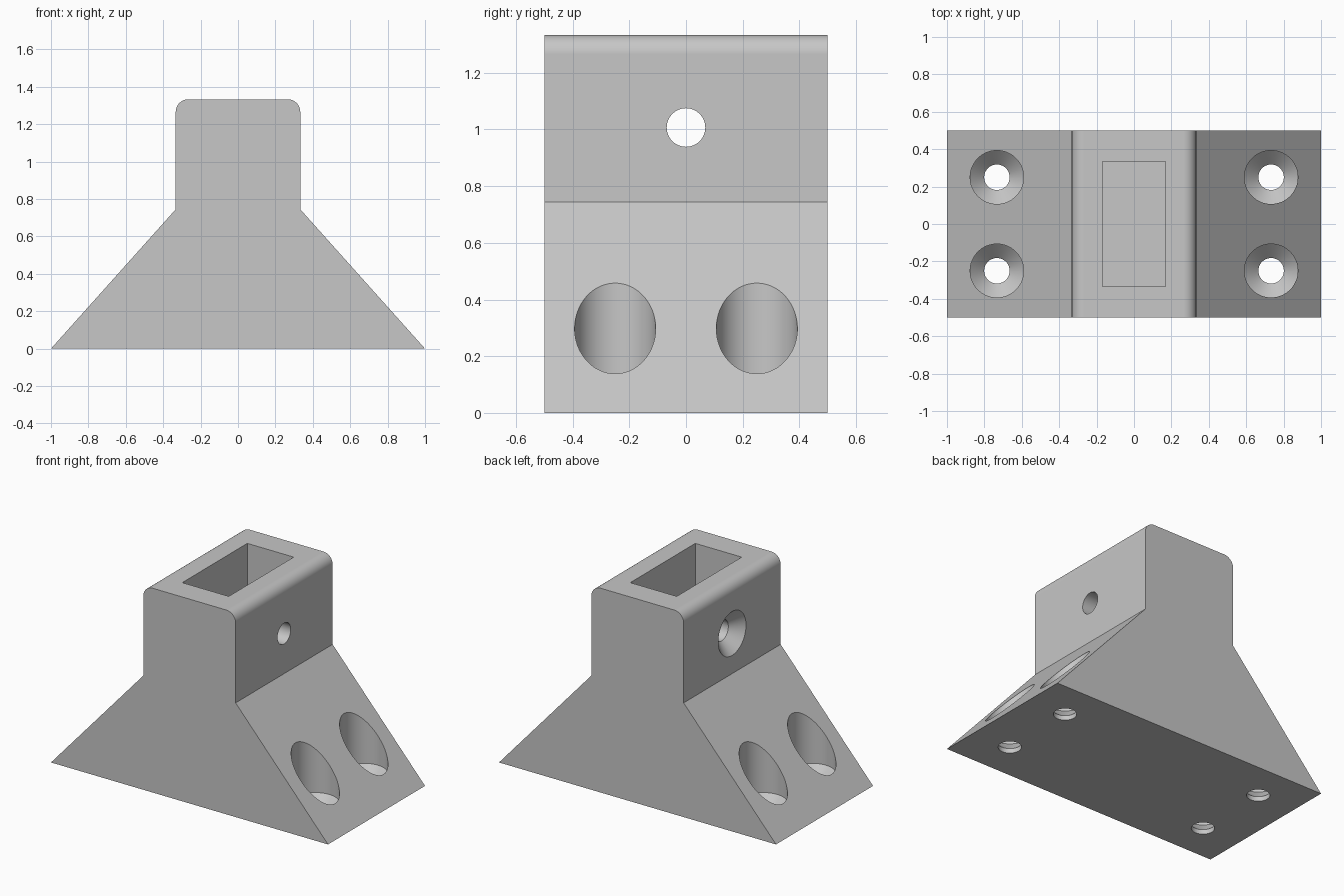
import bpy
import bmesh
from math import sin, cos, pi
from mathutils import Matrix, Vector

cube = bpy.data.objects.get("Cube")
if cube:
    bpy.data.objects.remove(cube, do_unlink=True)

HALF_DEPTH = 0.5
NECK = 0.333          # half width of the socket block
SHOULDER = 0.745      # height where the slopes meet the block
TOP = 1.333
FILLET = 0.067
BORE, HEAD = 0.068, 0.143   # screw shank and screw head radii

grey = bpy.data.materials.new("plain grey")
grey.use_nodes = True
grey.diffuse_color = (0.57, 0.57, 0.57, 1)
grey.node_tree.nodes["Principled BSDF"].inputs["Base Color"].default_value = grey.diffuse_color


def make_object(name, bm):
    bmesh.ops.recalc_face_normals(bm, faces=bm.faces)
    mesh = bpy.data.meshes.new(name)
    bm.to_mesh(mesh)
    bm.free()
    mesh.materials.append(grey)
    obj = bpy.data.objects.new(name, mesh)
    bpy.context.collection.objects.link(obj)
    return obj


def lathe(name, profile, matrix, sides=64):
    """Solid of revolution about local z from (radius, height) pairs."""
    bm = bmesh.new()
    rings = [[bm.verts.new((r * cos(2 * pi * i / sides), r * sin(2 * pi * i / sides), z))
              for i in range(sides)] for r, z in profile]
    for low, high in zip(rings, rings[1:]):
        for i in range(sides):
            j = (i + 1) % sides
            bm.faces.new((low[i], low[j], high[j], high[i]))
    bm.faces.new(rings[0])
    bm.faces.new(rings[-1])
    bm.transform(matrix)
    return make_object(name, bm)


# Body: right half of the outline with a rounded top edge, mirrored and extruded
half = [(1, 0), (NECK, SHOULDER)]
for step in range(13):
    a = pi / 2 * step / 12
    half.append((NECK - FILLET + FILLET * cos(a), TOP - FILLET + FILLET * sin(a)))
outline = half + [(-x, z) for x, z in reversed(half)]
bm = bmesh.new()
front = bm.faces.new([bm.verts.new((x, -HALF_DEPTH, z)) for x, z in outline])
extruded = bmesh.ops.extrude_face_region(bm, geom=[front], use_keep_orig=True)
back = [g for g in extruded["geom"] if isinstance(g, bmesh.types.BMVert)]
bmesh.ops.translate(bm, verts=back, vec=Vector((0, 2 * HALF_DEPTH, 0)))
body = make_object("socket_bracket", bm)

# Rectangular socket in the top
bm = bmesh.new()
bmesh.ops.create_cube(bm, size=1, matrix=Matrix.Translation((0, 0, 1.167))
                      @ Matrix.Diagonal((0.335, 0.67, 1.0, 1)))
cutters = [make_object("socket_cutter", bm)]

# Four countersunk screw holes through the sloped feet
foot_profile = [(BORE, -0.1), (BORE, 0.03), (HEAD, 0.105), (HEAD, 0.9)]
for x in (-0.733, 0.733):
    for y in (-0.25, 0.25):
        cutters.append(lathe("foot_hole_cutter", foot_profile, Matrix.Translation((x, y, 0))))

# Cross hole through the socket, countersunk on the -x side
cross_profile = [(HEAD, -0.5), (HEAD, -NECK), (BORE, -NECK + HEAD - BORE), (BORE, 0.5)]
cutters.append(lathe("cross_hole_cutter", cross_profile,
                     Matrix.Translation((0, 0, 1.007)) @ Matrix.Rotation(pi / 2, 4, 'Y')))

# Cut the holes, then drop the cutters
bpy.ops.object.select_all(action='DESELECT')
body.select_set(True)
bpy.context.view_layer.objects.active = body
for cutter in cutters:
    cutter.hide_render = True
    mod = body.modifiers.new("cut", 'BOOLEAN')
    mod.operation = 'DIFFERENCE'
    mod.solver = 'EXACT'
    mod.object = cutter
    bpy.ops.object.modifier_apply(modifier=mod.name)
    bpy.data.objects.remove(cutter, do_unlink=True)

# Smooth curves with crisp edges and flat planes
bpy.ops.object.shade_smooth_by_angle(angle=pi / 6)
weighted = body.modifiers.new("flat planes", 'WEIGHTED_NORMAL')
weighted.keep_sharp = True
